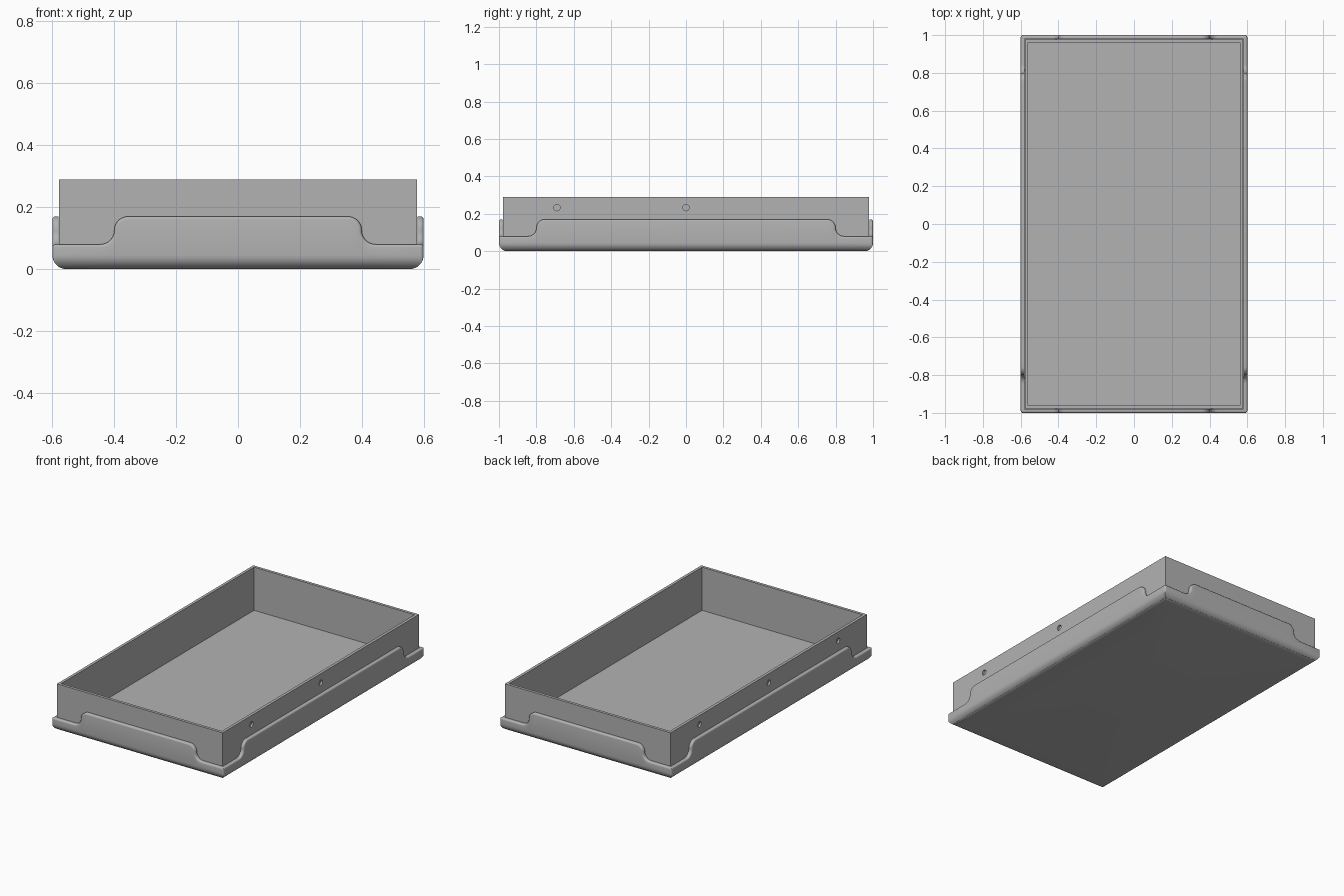
import bpy, bmesh
from math import sin, cos, pi, radians

cube = bpy.data.objects.get("Cube")
if cube:
    bpy.data.objects.remove(cube)

HALF_X, HALF_Y = 0.6, 1.0          # outer skirt
LOW, HIGH, BEND = 0.08, 0.17, 0.045  # rim heights and S-bend radius
FILLET, LIP, CORNER = 0.045, 0.01, 0.012

grey = bpy.data.materials.new("tray grey")
grey.use_nodes = True
grey.diffuse_color = (0.45, 0.45, 0.45, 1)
grey.node_tree.nodes["Principled BSDF"].inputs["Base Color"].default_value = grey.diffuse_color


def make_object(name, bm):
    mesh = bpy.data.meshes.new(name)
    bm.to_mesh(mesh)
    bm.free()
    mesh.materials.append(grey)
    ob = bpy.data.objects.new(name, mesh)
    bpy.context.collection.objects.link(ob)
    return ob


def smooth(ob):
    bpy.ops.object.select_all(action='DESELECT')
    ob.select_set(True)
    bpy.context.view_layer.objects.active = ob
    bpy.ops.object.shade_smooth_by_angle(angle=radians(35))


def half_rim(bend, e, steps=10):
    """Rim outline from the middle of a side outwards, shrunk by e."""
    pts = [(0, HIGH - e)]
    for i in range(steps + 1):
        a = pi / 2 * (1 - i / steps)
        pts.append((bend - BEND + (BEND - e) * cos(a), HIGH - BEND + (BEND - e) * sin(a)))
    for i in range(1, steps + 1):
        a = pi + pi / 2 * i / steps
        pts.append((bend + BEND + (BEND + e) * cos(a), LOW + BEND + (BEND + e) * sin(a)))
    return pts


def quarter_ring(e, d, z=None):
    """One quarter of the skirt outline, inset by d, at rim offset e or fixed z."""
    ring = [(u, HALF_Y - d, h) for u, h in half_rim(0.4, e)]
    for i in range(5):
        a = pi / 2 * (1 - i / 4)
        x = HALF_X - CORNER + CORNER * cos(a)
        y = HALF_Y - CORNER + CORNER * sin(a)
        ring.append((min(x, HALF_X - d), min(y, HALF_Y - d), LOW - e))
    ring += [(HALF_X - d, v, h) for v, h in reversed(half_rim(0.8, e))]
    return [(x, y, h if z is None else z) for x, y, h in ring]


# Skirt: inner face, rounded lip, outer face and bottom fillet, mirrored twice
rings = [quarter_ring(0, 0.03, 0.07), quarter_ring(0, 0.02, 0.07), quarter_ring(0, 0.02)]
for i in range(5):
    a = pi / 2 * i / 4
    rings.append(quarter_ring(LIP * (1 - cos(a)), LIP * (1 - sin(a))))
for i in range(9):
    a = pi / 2 * i / 8
    rings.append(quarter_ring(LIP, FILLET * (1 - cos(a)), FILLET * (1 - sin(a))))

bm = bmesh.new()
grid = [[bm.verts.new(p) for p in ring] for ring in rings]
for upper, lower in zip(grid, grid[1:]):
    for j in range(len(upper) - 1):
        bm.faces.new((upper[j], upper[j + 1], lower[j + 1], lower[j]))
bm.faces.new(grid[-1] + [bm.verts.new((0, 0, 0))])
bmesh.ops.remove_doubles(bm, verts=bm.verts, dist=0.00001)
skirt = make_object("outer_skirt", bm)
smooth(skirt)
mirror = skirt.modifiers.new("quarters", 'MIRROR')
mirror.use_axis = (True, True, False)


# Inner tray: open box with thin walls and a floor
def rect(bm, x, y, z):
    return [bm.verts.new((sx * x, sy * y, z)) for sx, sy in ((-1, -1), (1, -1), (1, 1), (-1, 1))]


bm = bmesh.new()
levels = [rect(bm, 0.578, 0.978, 0.006), rect(bm, 0.578, 0.978, 0.29),
          rect(bm, 0.56, 0.96, 0.29), rect(bm, 0.56, 0.96, 0.018)]
for a, b in zip(levels, levels[1:]):
    for i in range(4):
        k = (i + 1) % 4
        bm.faces.new((a[i], a[k], b[k], b[i]))
bm.faces.new(levels[-1])
bm.faces.new(levels[0][::-1])
tray = make_object("inner_tray", bm)

# Shallow round sockets along both long walls
bm = bmesh.new()
for side in (-1, 1):
    for y in (-0.69, 0, 0.69):
        made = bmesh.ops.create_cone(bm, cap_ends=True, segments=24, radius1=0.017,
                                     radius2=0.017, depth=0.024)["verts"]
        for v in made:
            x, h = v.co.z, v.co.x
            v.co = (side * 0.578 + x, y + v.co.y, 0.233 + h)
bmesh.ops.recalc_face_normals(bm, faces=bm.faces)
cutter = make_object("socket_cutter", bm)
cutter.hide_render = True
cutter.hide_viewport = True
cut = tray.modifiers.new("sockets", 'BOOLEAN')
cut.operation = 'DIFFERENCE'
cut.solver = 'EXACT'
cut.object = cutter
